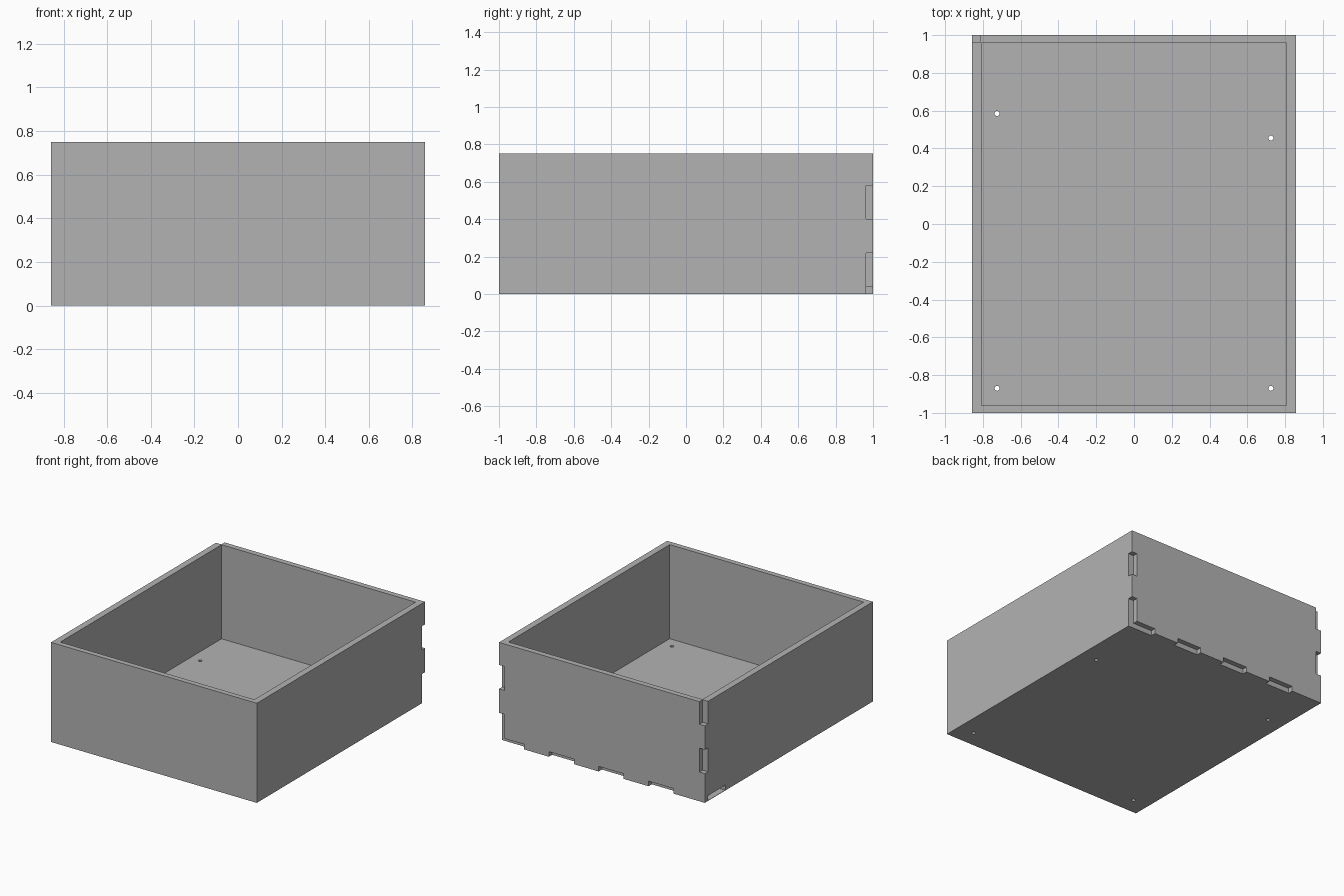
import bpy, bmesh
from mathutils import Matrix, Vector

if "Cube" in bpy.data.objects:
    bpy.data.objects.remove(bpy.data.objects["Cube"])

# outer size, and wall inner faces
W, D, H = 0.857, 1.0, 0.75
IX, IY, T = 0.81, 0.96, 0.04
GAP = 0.002          # keeps neighbouring cuts from touching along an edge

grey = bpy.data.materials.new("plain grey")
grey.diffuse_color = (0.45, 0.45, 0.45, 1)
grey.use_nodes = True
grey.node_tree.nodes["Principled BSDF"].inputs["Base Color"].default_value = grey.diffuse_color


def make(name, bm):
    mesh = bpy.data.meshes.new(name)
    bm.to_mesh(mesh)
    bm.free()
    ob = bpy.data.objects.new(name, mesh)
    bpy.context.collection.objects.link(ob)
    return ob


def block(name, x, y, z):
    lo, hi = Vector((x[0], y[0], z[0])), Vector((x[1], y[1], z[1]))
    bm = bmesh.new()
    m = Matrix.Translation((lo + hi) / 2) @ Matrix.Diagonal((*(hi - lo), 1))
    bmesh.ops.create_cube(bm, size=1, matrix=m)
    return make(name, bm)


def drill(x, y, r=0.013):
    bm = bmesh.new()
    bmesh.ops.create_cone(bm, cap_ends=True, segments=24, radius1=r, radius2=r,
                          depth=0.3, matrix=Matrix.Translation((x, y, 0)))
    return make("drill", bm)


tray = block("open_tray", (-W, W), (-D, D), (0, H))
tray.data.materials.append(grey)

# inside of the tray
cutters = [block("cavity", (-IX + GAP, IX - GAP), (-IY, IY - GAP), (T + GAP, 1))]

# finger notches up the two back corners, in opposite phase
back = (IY + GAP, 1.1)
for z in ((0.40, 0.58), (-0.1, 0.22)):
    cutters.append(block("right_notch", (IX + GAP, 1), back, z))
for z in ((0.58, 1), (0.22, 0.40)):
    cutters.append(block("left_notch", (-1, -IX - GAP), back, z))

# finger notches along the bottom of the back wall
step = 0.2075
for i in range(4):
    x1 = W - 2 * i * step
    x0 = x1 - step
    cutters.append(block("bottom_notch", (x0, 1 if i == 0 else x1), back, (-0.1, T - GAP)))

# shallow slot low on the left wall, over the base sheet
cutters.append(block("side_slot", (-1, -IX - GAP), (0.757, IY), (0.003, T)))

# screw holes in the floor
for x, y in ((-0.725, 0.585), (0.725, 0.455), (-0.725, -0.87), (0.725, -0.87)):
    cutters.append(drill(x, y))

bpy.context.view_layer.objects.active = tray
for c in cutters:
    c.hide_render = True
    mod = tray.modifiers.new("cut", 'BOOLEAN')
    mod.operation = 'DIFFERENCE'
    mod.solver = 'EXACT'
    mod.object = c
    bpy.ops.object.modifier_apply(modifier=mod.name)
    bpy.data.objects.remove(c)
